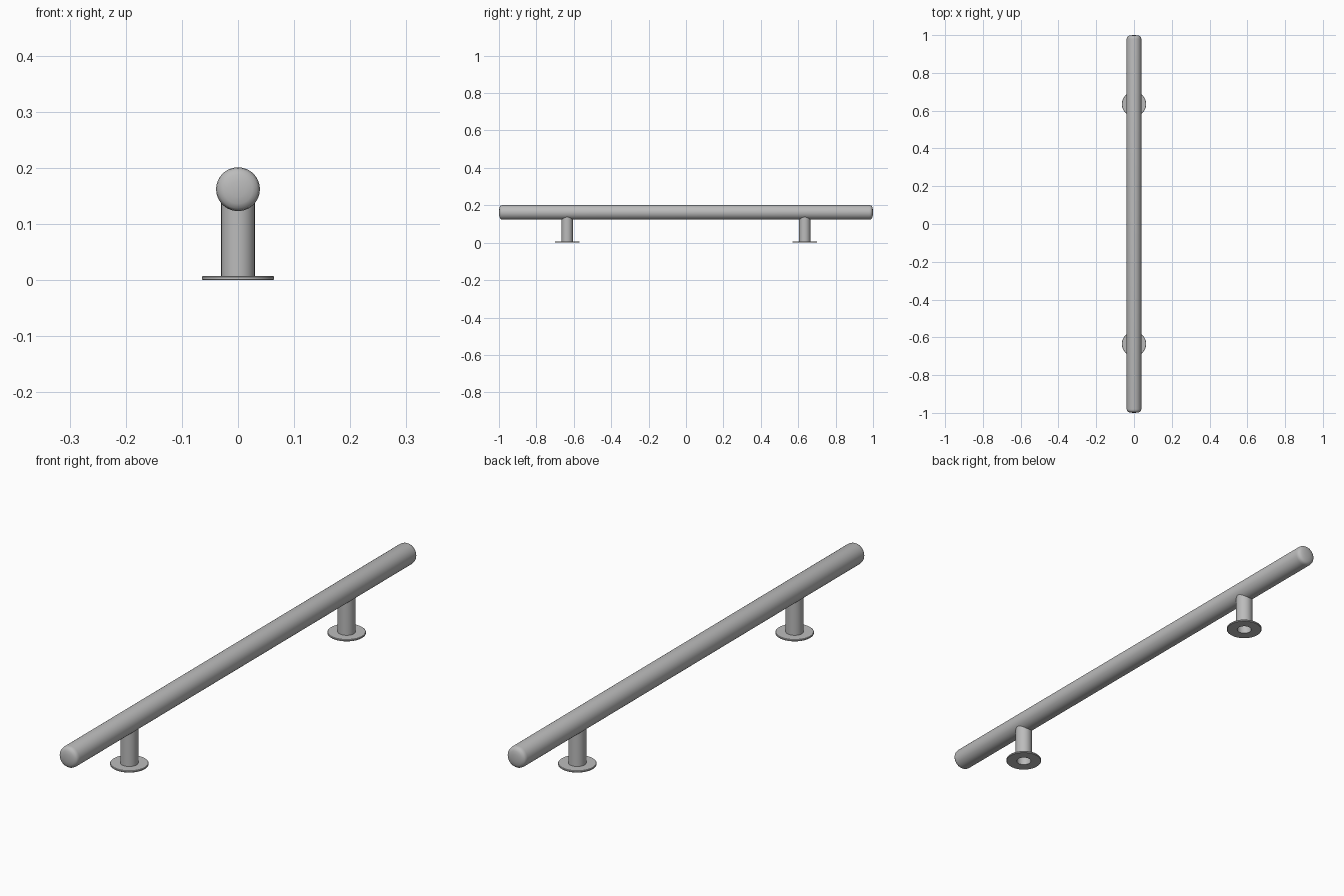
import bpy, bmesh, math
from mathutils import Matrix, Vector

cube = bpy.data.objects.get("Cube")
if cube:
    bpy.data.objects.remove(cube, do_unlink=True)

STEEL = (0.5, 0.5, 0.5, 1)
steel = bpy.data.materials.new("brushed steel")
steel.use_nodes = True
steel.diffuse_color = STEEL
steel.node_tree.nodes["Principled BSDF"].inputs["Base Color"].default_value = STEEL


def lathe(name, profile, location, tilt=0, closed=False, steps=48):
    """Spin a (radius, height) profile about z, tilt about x, then place it."""
    bm = bmesh.new()
    verts = [bm.verts.new((r, 0, h)) for r, h in profile]
    pairs = list(zip(verts, verts[1:]))
    if closed:
        pairs.append((verts[-1], verts[0]))
    edges = [bm.edges.new(p) for p in pairs]
    bmesh.ops.spin(bm, geom=verts + edges, cent=(0, 0, 0), axis=(0, 0, 1),
                   angle=math.tau, steps=steps, use_duplicate=False)
    bmesh.ops.remove_doubles(bm, verts=bm.verts, dist=1e-5)
    bmesh.ops.recalc_face_normals(bm, faces=bm.faces)
    bm.transform(Matrix.Translation(Vector(location)) @ Matrix.Rotation(tilt, 4, 'X'))
    mesh = bpy.data.meshes.new(name)
    bm.to_mesh(mesh)
    bm.free()
    mesh.materials.append(steel)
    obj = bpy.data.objects.new(name, mesh)
    bpy.context.collection.objects.link(obj)
    bpy.ops.object.select_all(action='DESELECT')
    obj.select_set(True)
    bpy.context.view_layer.objects.active = obj
    bpy.ops.object.shade_smooth_by_angle(angle=math.radians(40))
    return obj


# Long grip bar with softly domed ends
dome = [(0.039, 0.98), (0.0375, 0.988), (0.034, 0.993),
        (0.026, 0.997), (0.014, 0.999), (0, 1)]
bar = [(r, -h) for r, h in reversed(dome)] + dome
lathe("grip_bar", bar, (0, 0, 0.162), tilt=math.pi / 2)

# Hollow posts and their round mounting flanges
post = [(0.026, 0), (0.03, 0), (0.03, 0.14), (0.026, 0.14)]
flange = [(0.028, 0), (0.063, 0), (0.0645, 0.0015), (0.0645, 0.0055),
          (0.063, 0.007), (0.028, 0.007)]
for side, y in (("front", -0.635), ("back", 0.635)):
    lathe(side + "_post", post, (0, y, 0), closed=True)
    lathe(side + "_flange", flange, (0, y, 0), closed=True)
